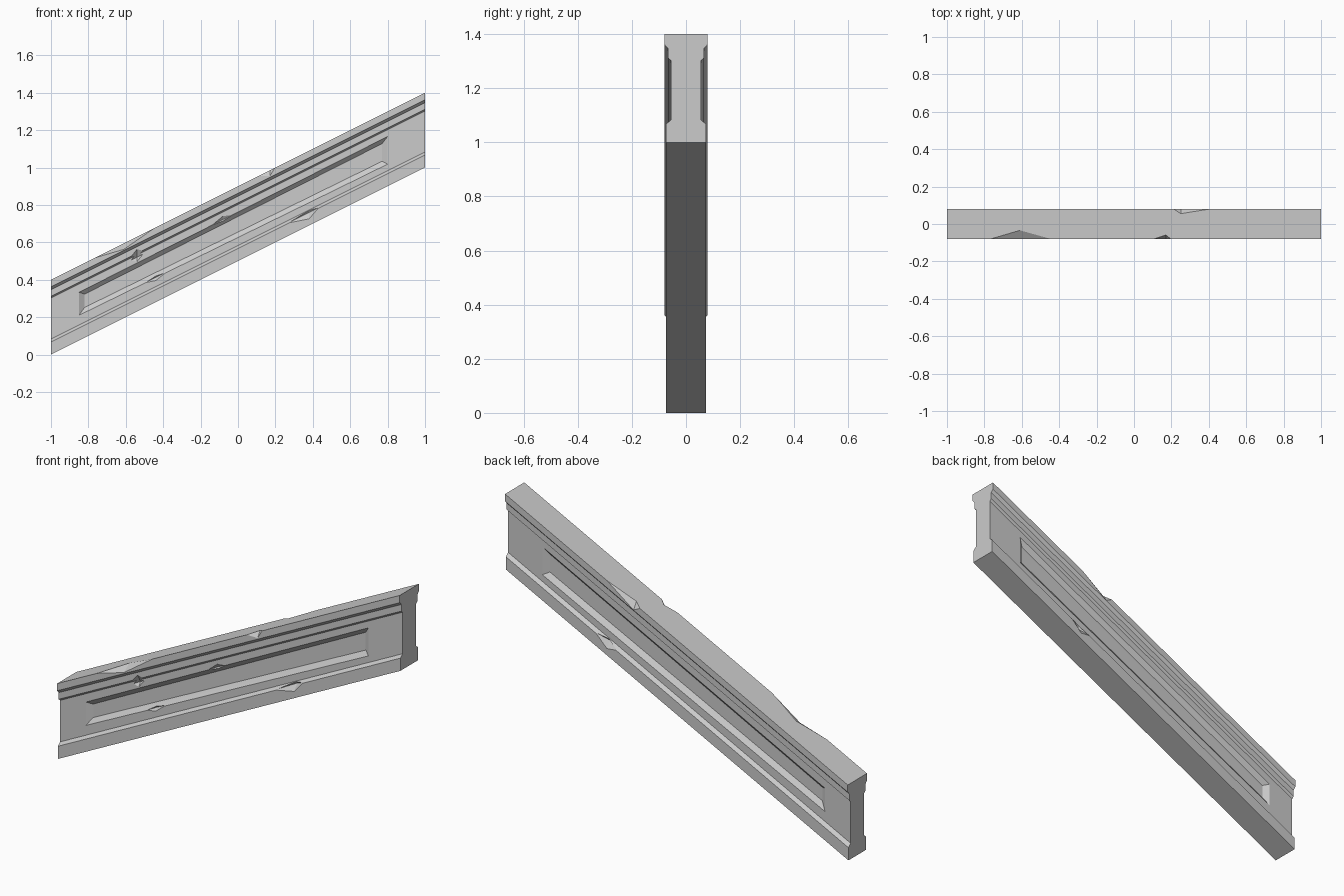
import bpy, bmesh

if "Cube" in bpy.data.objects:
    bpy.data.objects.remove(bpy.data.objects["Cube"])

SLOPE = 0.5


def pt(x, y, w):
    # w is the height measured above the sloping underside
    return (x, y, w + SLOPE * (x + 1))


def make(name, bm):
    bmesh.ops.recalc_face_normals(bm, faces=bm.faces)
    me = bpy.data.meshes.new(name)
    bm.to_mesh(me)
    bm.free()
    ob = bpy.data.objects.new(name, me)
    bpy.context.collection.objects.link(ob)
    return ob


def hull(name, pts):
    bm = bmesh.new()
    vs = [bm.verts.new(pt(*p)) for p in pts]
    bmesh.ops.convex_hull(bm, input=vs)
    return make(name, bm)


def cut(target, cutter):
    mod = target.modifiers.new(cutter.name, 'BOOLEAN')
    mod.operation = 'DIFFERENCE'
    mod.solver = 'EXACT'
    mod.object = cutter
    cutter.hide_render = True
    cutter.hide_set(True)


# Moulded cross-section, mirrored in y and extruded up the slope
half = [(0.074, 0), (0.074, 0.067), (0.055, 0.083), (0.055, 0.302),
        (0.066, 0.312), (0.066, 0.347), (0.08, 0.362), (0.08, 0.4)]
profile = half + [(-y, w) for y, w in reversed(half)]
bm = bmesh.new()
face = bm.faces.new([bm.verts.new(pt(-1, y, w)) for y, w in profile])
res = bmesh.ops.extrude_face_region(bm, geom=[face], use_keep_orig=True)
moved = [g for g in res['geom'] if isinstance(g, bmesh.types.BMVert)]
bmesh.ops.translate(bm, verts=moved, vec=(2, 0, 2 * SLOPE))
wall = make("stair_side_wall", bm)

# Bevelled recessed panel on both faces
outer = [(-0.85, 0.135), (0.80, 0.118), (0.80, 0.266), (-0.85, 0.258)]
inner = [(-0.82, 0.162), (0.77, 0.148), (0.77, 0.242), (-0.82, 0.233)]
for side, label in ((-1, "front"), (1, "back")):
    # Continue the bevel outward so the cutter clears the wall face
    pts = [(x, side * 0.035, w) for x, w in inner]
    for (xo, wo), (xi, wi) in zip(outer, inner):
        pts.append((xo + (xo - xi) * 0.2, side * 0.059, wo + (wo - wi) * 0.2))
    cut(wall, hull(label + "_panel_cutter", pts))

# Chipped edges: faceted diamond cutters (x, y, w, left, right, depth, height)
chips = [
    (-0.61, -0.081, 0.402, 0.17, 0.18, 0.050, 0.035),
    (0.17, -0.081, 0.402, 0.07, 0.03, 0.024, 0.035),
    (0.25, 0.081, 0.402, 0.04, 0.17, 0.027, 0.040),
    (-0.54, -0.067, 0.290, 0.06, 0.06, 0.025, 0.045),
    (-0.08, -0.056, 0.262, 0.06, 0.05, 0.013, 0.020),
    (-0.44, -0.056, 0.132, 0.06, 0.06, 0.013, 0.018),
    (0.38, -0.075, 0.070, 0.12, 0.055, 0.026, 0.036),
    (0.41, 0.075, 0.070, 0.06, 0.07, 0.026, 0.036),
]
for i, (x, y, w, a, b, d, h) in enumerate(chips):
    cut(wall, hull("chip_cutter_%d" % i, [
        (x - a, y, w), (x + b, y, w), (x, y - d, w), (x, y + d, w),
        (x, y, w - h), (x, y, w + h)]))

# Apply the cuts and drop the helpers
bpy.context.view_layer.update()
dg = bpy.context.evaluated_depsgraph_get()
mesh = bpy.data.meshes.new_from_object(wall.evaluated_get(dg))
wall.modifiers.clear()
wall.data = mesh
for ob in list(bpy.data.objects):
    if "cutter" in ob.name:
        bpy.data.objects.remove(ob)
